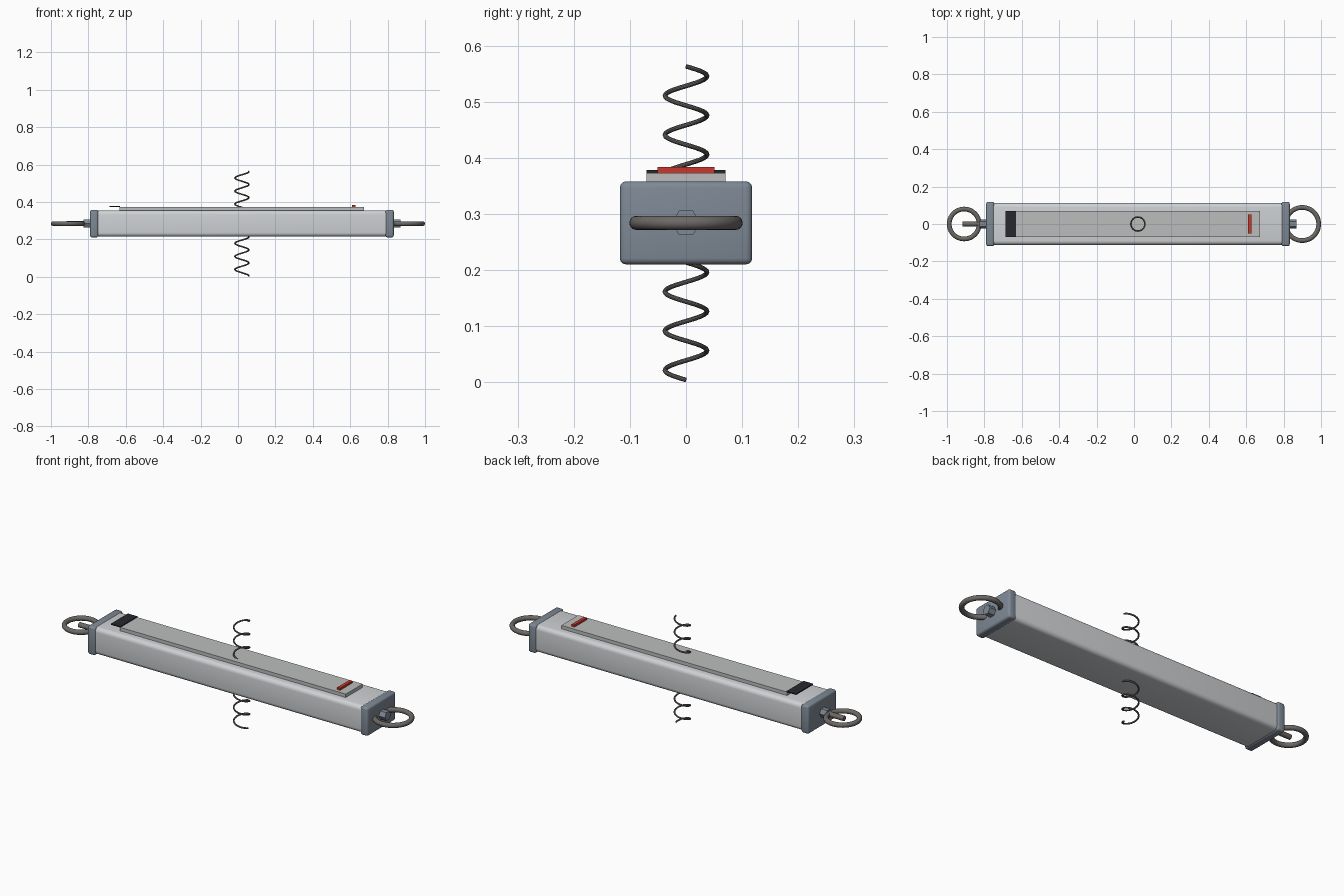
import bpy
from math import sin, cos, pi, radians

if "Cube" in bpy.data.objects:
    bpy.data.objects.remove(bpy.data.objects["Cube"])

CX, CZ = 0.021, 0.284  # body centre line


def material(name, rgb):
    m = bpy.data.materials.new(name)
    m.diffuse_color = (*rgb, 1)
    m.use_nodes = True
    m.node_tree.nodes["Principled BSDF"].inputs["Base Color"].default_value = m.diffuse_color
    return m


steel = material("steel", (0.15, 0.14, 0.13))
slate = material("slate", (0.21, 0.25, 0.30))
light = material("light_metal", (0.62, 0.64, 0.66))
plate_grey = material("plate_grey", (0.5, 0.51, 0.51))
black = material("black", (0.02, 0.022, 0.028))
red = material("red", (0.6, 0.04, 0.025))


def finish(name, mat):
    o = bpy.context.object
    o.name = name
    o.data.materials.append(mat)
    bpy.ops.object.shade_smooth_by_angle(angle=radians(35))
    return o


def box(name, x, y, z, mat, bevel=0.0, segments=3):
    bpy.ops.mesh.primitive_cube_add(
        size=1, location=[(a + b) / 2 for a, b in (x, y, z)])
    o = bpy.context.object
    o.scale = [b - a for a, b in (x, y, z)]
    bpy.ops.object.transform_apply(location=False, rotation=False, scale=True)
    if bevel:
        m = o.modifiers.new("bevel", 'BEVEL')
        m.width, m.segments = bevel, segments
        bpy.ops.object.modifier_apply(modifier=m.name)
    return finish(name, mat)


def rod(name, x0, x1, radius, sides, mat):
    bpy.ops.mesh.primitive_cylinder_add(
        vertices=sides, radius=radius, depth=x1 - x0,
        location=((x0 + x1) / 2, 0, CZ), rotation=(0, pi / 2, 0))
    return finish(name, mat)


def ring(name, x, outer):
    wire = 0.0125
    bpy.ops.mesh.primitive_torus_add(
        location=(x, 0, CZ), major_radius=outer - wire, minor_radius=wire,
        major_segments=48, minor_segments=16)
    return finish(name, steel)


# Tube housing and end caps
box("housing", (-0.77, 0.81), (-0.112, 0.112), (0.214, 0.355), light, 0.022, 5)
for side, label in ((-1, "left"), (1, "right")):
    a, b = sorted((CX + side * 0.768, CX + side * 0.812))
    box(label + "_end_cap", (a, b), (-0.118, 0.118), (0.21, 0.358), slate, 0.011)
    # Hex nuts, points facing sideways
    a, b = sorted((CX + side * 0.805, CX + side * 0.847))
    nut = rod(label + "_nut", a, b, 0.025, 6, slate)
    bpy.context.view_layer.update()
    corner = nut.matrix_world @ nut.data.vertices[0].co
    if abs(corner.y) < 0.02:
        nut.rotation_euler = (pi / 2, pi / 2, 0)

# Hanging rings and the hook shank
ring("left_ring", -0.908, 0.0925)
ring("right_ring", 0.899, 0.101)
rod("hook_shank", -0.918, -0.80, 0.013, 24, steel)

# Scale plate, end mark and pointer
box("scale_plate", (-0.634, 0.673), (-0.07, 0.07), (0.35, 0.373), plate_grey)
box("black_mark", (-0.687, -0.632), (-0.07, 0.07), (0.372, 0.378), black)
box("red_pointer", (0.61, 0.627), (-0.051, 0.051), (0.37, 0.384), red)

# Coil spring
turns, per_turn = 8, 24
n = turns * per_turn
curve = bpy.data.curves.new("spring", 'CURVE')
curve.dimensions = '3D'
curve.bevel_depth = 0.0042
curve.bevel_resolution = 3
curve.use_fill_caps = True
s = curve.splines.new('POLY')
s.points.add(n)
for i, p in enumerate(s.points):
    t = 2 * pi * i / per_turn
    p.co = (CX + 0.0375 * cos(t), -0.0375 * sin(t), 0.004 + 0.559 * i / n, 1)
spring = bpy.data.objects.new("spring", curve)
bpy.context.collection.objects.link(spring)
bpy.ops.object.select_all(action='DESELECT')
spring.select_set(True)
bpy.context.view_layer.objects.active = spring
bpy.ops.object.convert(target='MESH')
finish("spring", steel)
